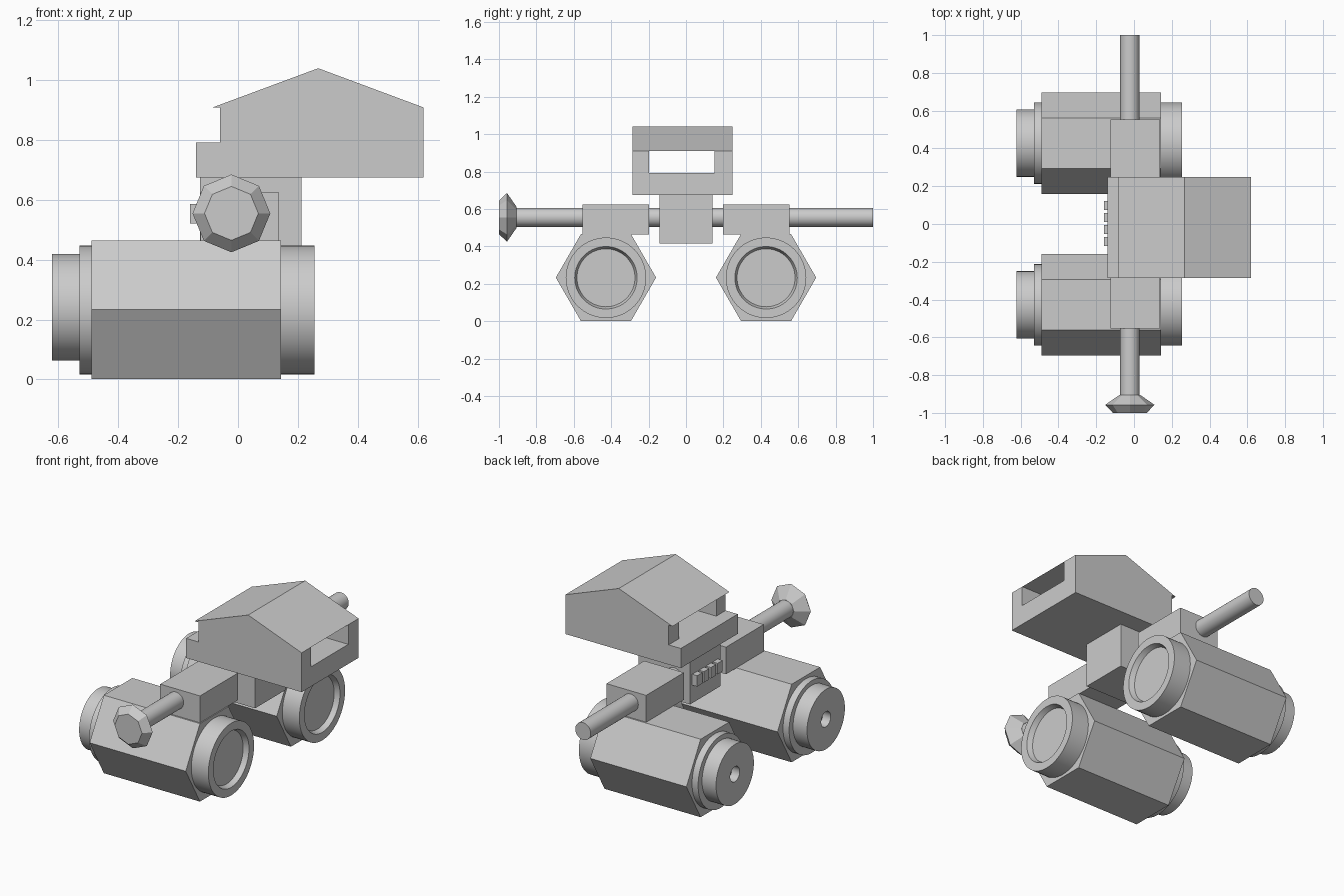
import bpy, bmesh, math
from mathutils import Vector

cube = bpy.data.objects.get("Cube")
if cube:
    bpy.data.objects.remove(cube, do_unlink=True)

grey = bpy.data.materials.new("plain_grey")
grey.use_nodes = True
grey.diffuse_color = (0.6, 0.6, 0.6, 1)
grey.node_tree.nodes["Principled BSDF"].inputs["Base Color"].default_value = (0.6, 0.6, 0.6, 1)


def finish(name, bm, smooth=False):
    bmesh.ops.recalc_face_normals(bm, faces=bm.faces)
    mesh = bpy.data.meshes.new(name)
    bm.to_mesh(mesh)
    bm.free()
    mesh.materials.append(grey)
    obj = bpy.data.objects.new(name, mesh)
    bpy.context.collection.objects.link(obj)
    if smooth:
        bpy.ops.object.select_all(action="DESELECT")
        obj.select_set(True)
        bpy.context.view_layer.objects.active = obj
        bpy.ops.object.shade_smooth_by_angle(angle=math.radians(30))
    return obj


def prism(name, outline, y0, y1):
    """Extrude an x-z outline along y."""
    bm = bmesh.new()
    face = bm.faces.new([bm.verts.new((x, y0, z)) for x, z in outline])
    grown = bmesh.ops.extrude_face_region(bm, geom=[face])["geom"]
    verts = [g for g in grown if isinstance(g, bmesh.types.BMVert)]
    bmesh.ops.translate(bm, verts=verts, vec=(0, y1 - y0, 0))
    return finish(name, bm)


def box(name, x0, x1, y0, y1, z0, z1):
    return prism(name, [(x0, z0), (x1, z0), (x1, z1), (x0, z1)], y0, y1)


def lathe(name, axis, centre, profile, sides=64, smooth=True):
    """Turn (position, radius) pairs round the x or y axis, capping both ends."""
    bm = bmesh.new()
    rings = []
    for pos, r in profile:
        ring = []
        for i in range(sides):
            a = math.tau * i / sides
            u, v = r * math.cos(a), r * math.sin(a)
            offset = (pos, u, v) if axis == "x" else (u, pos, v)
            ring.append(bm.verts.new(Vector(centre) + Vector(offset)))
        rings.append(ring)
    for a, b in zip(rings, rings[1:]):
        for i in range(sides):
            j = (i + 1) % sides
            bm.faces.new((a[i], a[j], b[j], b[i]))
    bm.faces.new(rings[0])
    bm.faces.new(rings[-1])
    return finish(name, bm, smooth)


# Twin barrels, each with a hexagonal body, lens ring, eyepiece and saddle block
for side, s in (("front", -1), ("back", 1)):
    y = 0.428 * s
    lathe(side + "_hex_body", "x", (0, y, 0.233),
          [(-0.49, 0.268), (0.143, 0.268)], 6, False)
    lathe(side + "_lens_ring", "x", (0, y, 0.232),
          [(0.13, 0.215), (0.255, 0.215), (0.255, 0.167), (0.225, 0.155)])
    lathe(side + "_eyepiece_collar", "x", (0, y, 0.232),
          [(-0.53, 0.215), (-0.48, 0.215)])
    lathe(side + "_eyepiece", "x", (0, y, 0.241),
          [(-0.57, 0.045), (-0.622, 0.045), (-0.622, 0.178), (-0.52, 0.178)])
    inner, outer = sorted((0.198 * s, 0.553 * s))
    box(side + "_saddle", -0.125, 0.137, inner, outer, 0.464, 0.625)

# Cross rod and its faceted knob
rod_centre = (-0.022, 0, 0.555)
lathe("cross_rod", "y", rod_centre, [(-0.92, 0.051), (1.0, 0.051)], 48)
lathe("knob", "y", rod_centre,
      [(-1.0, 0.09), (-0.957, 0.13), (-0.905, 0.055)], 8, False)

# Centre block with plain raised ribs on its left-hand end
box("centre_block", -0.127, 0.213, -0.143, 0.143, 0.415, 0.68)
for i in range(4):
    y = -0.093 + 0.064 * i
    box("rib_%d" % (i + 1), -0.16, -0.12, y - 0.024, y + 0.024, 0.522, 0.587)

# Cabin: base slab, two side walls leaving an open tunnel, and a gabled roof
y0, y1 = -0.287, 0.249
box("cabin_base", -0.14, 0.62, y0, y1, 0.675, 0.792)
box("cabin_front_wall", -0.06, 0.62, y0, y0 + 0.088, 0.792, 0.909)
box("cabin_back_wall", -0.06, 0.62, y1 - 0.097, y1, 0.792, 0.909)
prism("cabin_roof", [(-0.085, 0.909), (0.62, 0.909), (0.268, 1.04)], y0, y1)
